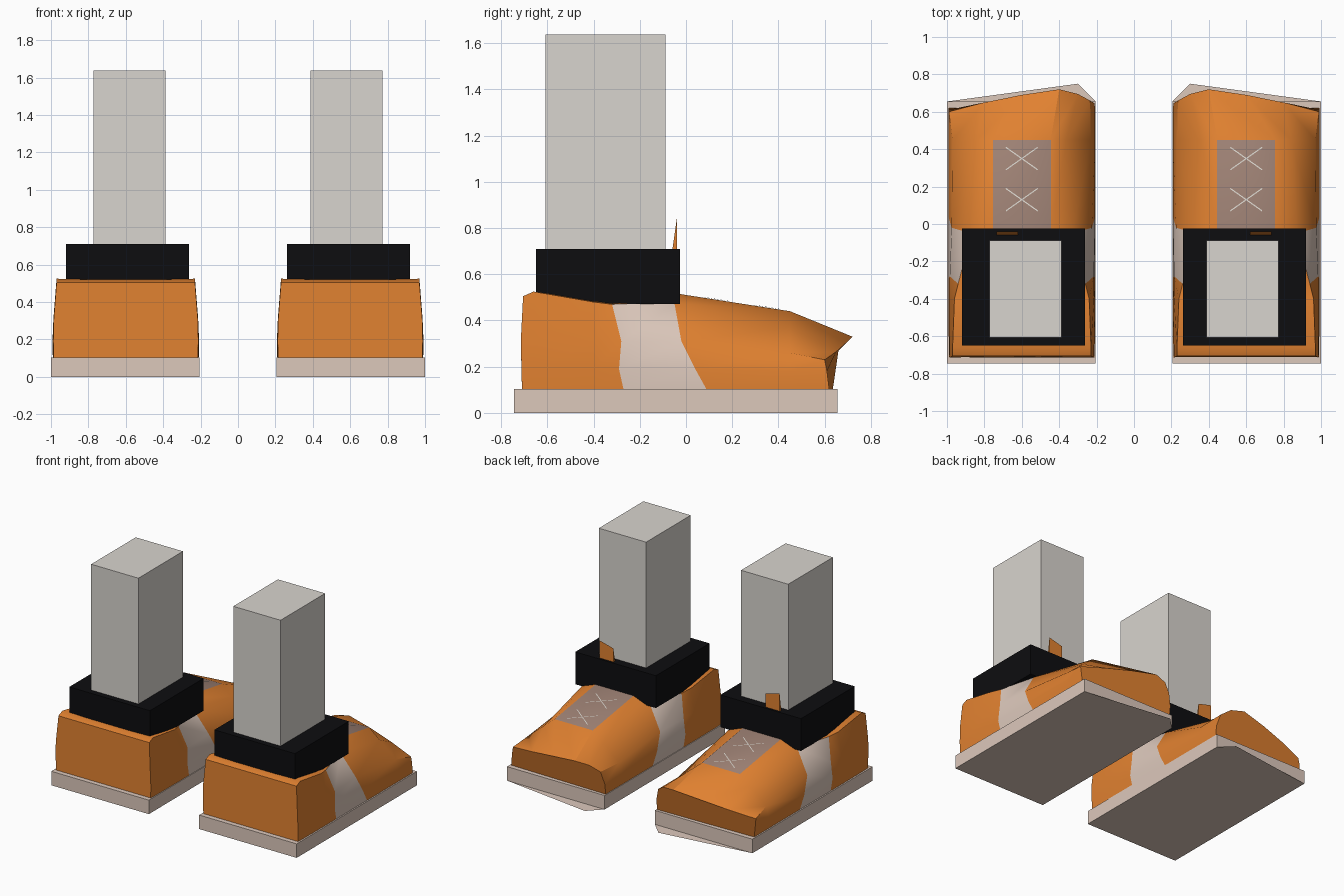
import bpy, bmesh, math
from mathutils import Vector

if "Cube" in bpy.data.objects:
    bpy.data.objects.remove(bpy.data.objects["Cube"])


def material(name, rgb):
    m = bpy.data.materials.new(name)
    m.diffuse_color = (*rgb, 1)
    m.use_nodes = True
    m.node_tree.nodes["Principled BSDF"].inputs["Base Color"].default_value = m.diffuse_color
    return m


ORANGE = material("orange", (0.75, 0.22, 0.03))
BEIGE = material("beige", (0.72, 0.58, 0.50))
BROWN = material("taupe", (0.34, 0.22, 0.175))
BLACK = material("black", (0.004, 0.004, 0.005))
GREY = material("pale_grey", (0.69, 0.66, 0.62))
WHITE = material("lace_white", (0.75, 0.72, 0.66))


def finish(name, bm, mats, recalc=True, smooth=None):
    """Store the mesh as an object, mirrored to the other foot."""
    if recalc:
        bmesh.ops.recalc_face_normals(bm, faces=bm.faces[:])
    me = bpy.data.meshes.new(name)
    bm.to_mesh(me)
    bm.free()
    for m in mats:
        me.materials.append(m)
    ob = bpy.data.objects.new(name, me)
    bpy.context.collection.objects.link(ob)
    ob.modifiers.new("other_foot", 'MIRROR').use_mirror_merge = False
    if smooth:
        bpy.ops.object.select_all(action='DESELECT')
        ob.select_set(True)
        bpy.context.view_layer.objects.active = ob
        bpy.ops.object.shade_smooth_by_angle(angle=math.radians(smooth))
    return ob


def add_box(bm, lo, hi):
    lo, hi = Vector(lo), Vector(hi)
    r = bmesh.ops.create_cube(bm, size=1)
    for v in r["verts"]:
        v.co = Vector((lo[i] + (v.co[i] + 0.5) * (hi[i] - lo[i]) for i in range(3)))


# Sole, with the pointed flap of its flat underside past the toe
bm = bmesh.new()
add_box(bm, (0.205, -0.745, 0), (1.0, 0.655, 0.103))
bmesh.ops.recalc_face_normals(bm, faces=bm.faces[:])
flap = [bm.verts.new(p) for p in ((0.205, 0.655, 0), (0.30, 0.75, 0), (1.0, 0.655, 0))]
bm.faces.new(flap)
finish("sole", bm, [BEIGE], recalc=False)

# Shoe upper: outer half sections from floor to crown, heel to instep
halves = [
    [(.985, -.71, .1), (.988, -.712, .19), (.985, -.715, .31), (.97, -.705, .505), (.755, -.705, .505)],
    [(.988, -.66, .1), (.990, -.66, .19), (.987, -.66, .31), (.97, -.66, .525), (.755, -.66, .52)],
    [(.990, -.40, .1), (.992, -.40, .19), (.987, -.40, .31), (.96, -.40, .48), (.755, -.40, .49)],
    [(.990, -.27, .1), (.992, -.29, .19), (.985, -.28, .31), (.94, -.32, .47), (.755, -.32, .49)],
    [(.990, .09, .1), (.992, .04, .19), (.975, -.02, .31), (.87, -.05, .475), (.755, -.03, .515)],
    [(.990, .45, .1), (.992, .45, .18), (.970, .45, .26), (.84, .45, .37), (.755, .45, .44)],
]
rings = [h + [(1.2 - x, y, z) for x, y, z in reversed(h)] for h in halves]
# Toe section, its tip towards the inner side
rings.append([(.99, .62, .1), (.992, .61, .18), (.99, .60, .23), (.80, .65, .265), (.60, .69, .30),
              (.40, .72, .33), (.30, .695, .315), (.235, .66, .27), (.21, .645, .18), (.21, .635, .1)])
bm = bmesh.new()
loops = [[bm.verts.new(p) for p in r] for r in rings]
n = len(loops[0])
for s in range(len(loops) - 1):
    for k in range(n):
        j = (k + 1) % n
        f = bm.faces.new((loops[s][k], loops[s][j], loops[s + 1][j], loops[s + 1][k]))
        if s == 3 and k in (0, 1, 2, 6, 7, 8):
            f.material_index = 1      # side band
        elif s == 4 and k == 4:
            f.material_index = 2      # tongue
bm.faces.new(loops[0])
bm.faces.new(loops[-1])
finish("shoe_upper", bm, [ORANGE, BEIGE, BROWN], smooth=32)

# Laces: two thin crosses on the sloping tongue
bm = bmesh.new()


def on_tongue(x, y):
    return Vector((x, y, 0.515 - (y + 0.03) * 0.075 / 0.48 + 0.003))


for cy in (0.35, 0.13):
    for side in (-1, 1):
        a = on_tongue(0.6 - 0.085 * side, cy - 0.06)
        b = on_tongue(0.6 + 0.085 * side, cy + 0.06)
        w = (b - a).cross(Vector((0, 0, 1))).normalized() * 0.003
        f = bm.faces.new([bm.verts.new(p) for p in (a - w, a + w, b + w, b - w)])
        f.normal_update()
        if f.normal.z < 0:
            f.normal_flip()
finish("laces", bm, [WHITE], recalc=False)

# Ankle collar
bm = bmesh.new()
add_box(bm, (0.263, -0.65, 0.472), (0.92, -0.025, 0.71))
finish("ankle_collar", bm, [BLACK])

# Leg
bm = bmesh.new()
add_box(bm, (0.387, -0.607, 0.65), (0.772, -0.088, 1.637))
finish("leg", bm, [GREY])

# Pull tab: small wedge standing on the collar
bm = bmesh.new()
ends = [[bm.verts.new((x, y, z)) for y, z in ((-0.06, 0.70), (-0.04, 0.70), (-0.04, top))]
        for x, top in ((0.62, 0.81), (0.735, 0.84))]
bm.faces.new(ends[0])
bm.faces.new(ends[1])
for k in range(3):
    j = (k + 1) % 3
    bm.faces.new((ends[0][k], ends[0][j], ends[1][j], ends[1][k]))
finish("pull_tab", bm, [ORANGE])
